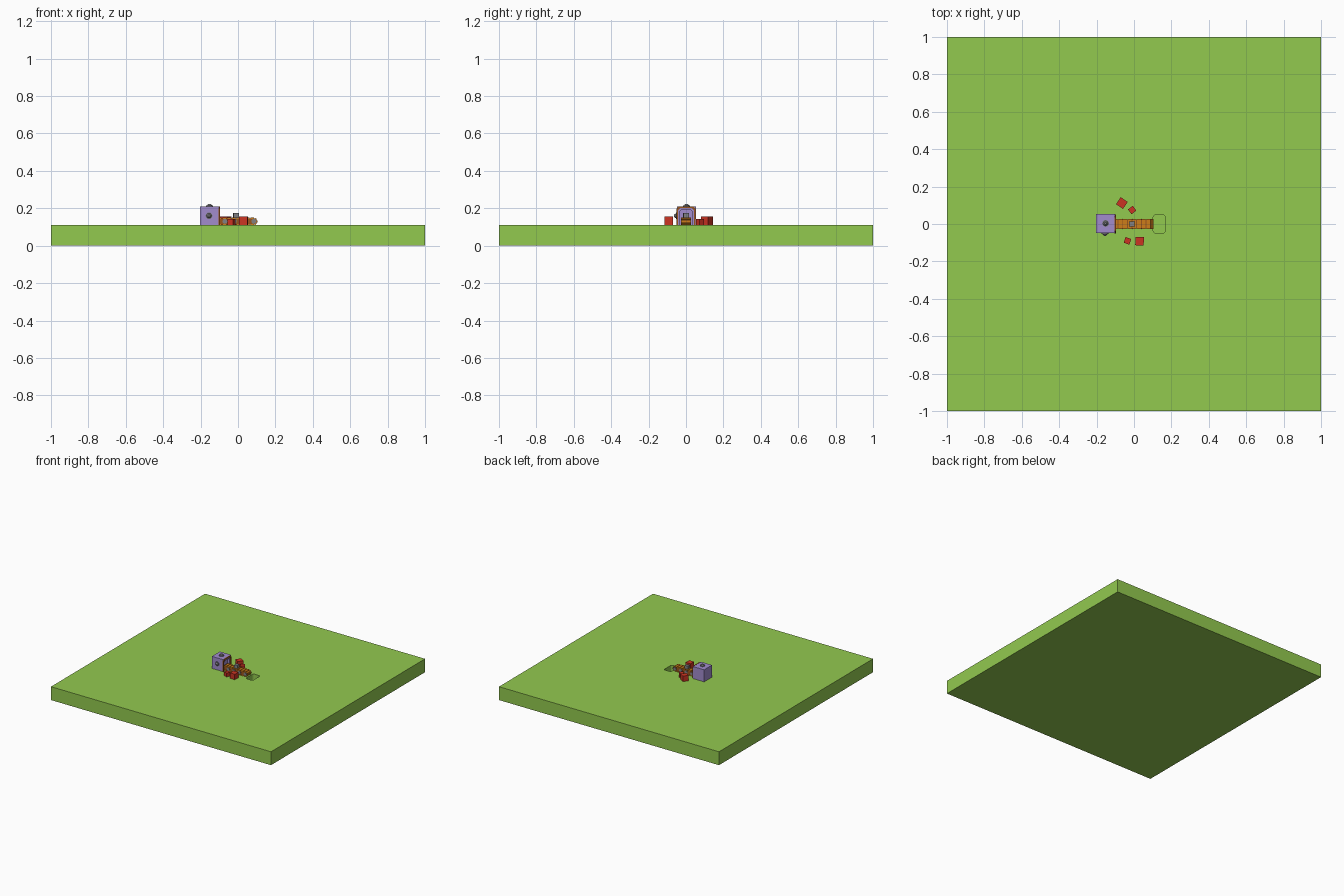
import bpy, bmesh, math
from mathutils import Matrix, Vector

if "Cube" in bpy.data.objects:
    bpy.data.objects.remove(bpy.data.objects["Cube"])


def mat(name, rgb):
    m = bpy.data.materials.new(name)
    m.diffuse_color = (*rgb, 1)
    m.use_nodes = True
    m.node_tree.nodes["Principled BSDF"].inputs["Base Color"].default_value = m.diffuse_color
    return m


GREEN = mat("grass green", (0.29, 0.585, 0.078))
PURPLE = mat("purple", (0.36, 0.262, 0.61))
RED = mat("red", (0.6, 0.034, 0.016))
ORANGE = mat("orange", (0.61, 0.205, 0.01))
BROWN = mat("dark orange", (0.32, 0.09, 0.012))
GRAY = mat("gray", (0.22, 0.22, 0.23))
TOP = 0.11  # ground level


def finish(name, bm, m):
    bmesh.ops.recalc_face_normals(bm, faces=bm.faces)
    me = bpy.data.meshes.new(name)
    bm.to_mesh(me)
    bm.free()
    me.materials.append(m)
    ob = bpy.data.objects.new(name, me)
    bpy.context.collection.objects.link(ob)
    return ob


def box(name, c, s, m, rot=0):
    bm = bmesh.new()
    bmesh.ops.create_cube(bm, size=1, matrix=Matrix.Translation(c)
                          @ Matrix.Rotation(rot, 4, 'Z') @ Matrix.Diagonal((*s, 1)))
    return finish(name, bm, m)


def cylinder(name, c, r, depth, m, axis=(0, 0, 1), r2=None):
    bm = bmesh.new()
    q = Vector(axis).to_track_quat('Z', 'Y').to_matrix().to_4x4()
    bmesh.ops.create_cone(bm, cap_ends=True, segments=16, radius1=r,
                          radius2=r if r2 is None else r2, depth=depth,
                          matrix=Matrix.Translation(c) @ q)
    return finish(name, bm, m)


def prism(name, pts, direction, m):
    """Extrude a closed outline of 3D points along a direction."""
    bm = bmesh.new()
    f = bm.faces.new([bm.verts.new(p) for p in pts])
    g = bmesh.ops.extrude_face_region(bm, geom=[f])
    bmesh.ops.translate(bm, vec=direction,
                        verts=[v for v in g['geom'] if isinstance(v, bmesh.types.BMVert)])
    return finish(name, bm, m)


def cut(ob, cutter):
    mod = ob.modifiers.new("cut", 'BOOLEAN')
    mod.operation, mod.solver, mod.object = 'DIFFERENCE', 'EXACT', cutter
    bpy.context.view_layer.objects.active = ob
    bpy.ops.object.modifier_apply(modifier=mod.name)
    bpy.data.objects.remove(cutter)


def rounded(cx, cy, w, h, r, n=4):
    """Rounded rectangle outline."""
    out = []
    for i, (sx, sy) in enumerate(((1, 1), (-1, 1), (-1, -1), (1, -1))):
        for k in range(n + 1):
            a = math.pi / 2 * (i + k / n)
            out.append((cx + sx * (w / 2 - r) + r * math.cos(a),
                        cy + sy * (h / 2 - r) + r * math.sin(a)))
    return out


# ground slab with a drop pit
slab = box("ground_slab", (0, 0, TOP / 2), (2, 2, TOP), GREEN)
pit = prism("pit_cutter", [(x, y, 0.06) for x, y in rounded(0.135, 0, 0.065, 0.1, 0.015)],
            (0, 0, 0.1), GREEN)
pit.hide_render = True
cut(slab, pit)


# purple machine housing, open toward the conveyor
def arch(x, w, h, c):
    return [(x, -w, TOP), (x, w, TOP), (x, w, TOP + h - c), (x, w - c, TOP + h),
            (x, c - w, TOP + h), (x, -w, TOP + h - c)]


body = box("machine_body", (-0.152, 0.003, TOP + 0.0495), (0.102, 0.103, 0.099), PURPLE)
mouth = prism("mouth_cutter", [(x, y, z - 0.001) for x, y, z in arch(-0.12, 0.036, 0.082, 0.012)],
              (0.05, 0, 0), PURPLE)
mouth.hide_render = True
cut(body, mouth)
rim = prism("mouth_rim", arch(-0.104, 0.05, 0.1, 0.012), (0.008, 0, 0), BROWN)
hole = prism("rim_cutter", [(x, y, z - 0.001) for x, y, z in arch(-0.12, 0.043, 0.092, 0.012)],
             (0.05, 0, 0), BROWN)
hole.hide_render = True
cut(rim, hole)


# gray knobs on the roof and the front of the housing
def knob(name, c, d):
    c, d = Vector(c), Vector(d)
    cylinder(name + "_base", c + d * 0.003, 0.018, 0.006, GRAY, d)
    cylinder(name + "_cap", c + d * 0.0105, 0.013, 0.009, GRAY, d, 0.006)


knob("roof_knob", (-0.152, 0.003, TOP + 0.099), (0, 0, 1))
knob("front_knob", (-0.155, -0.0485, 0.16), (0, -1, 0))

# conveyor: belt with rounded ends, raised slats, end rollers
R, X0, X1 = 0.016, -0.11, 0.084
ZC = TOP + 0.02
ends = []
for k in range(9):
    a = -math.pi / 2 + math.pi * k / 8
    ends.append((X1 + R * math.cos(a), -0.024, ZC + R * math.sin(a)))
for k in range(9):
    a = math.pi / 2 + math.pi * k / 8
    ends.append((X0 + R * math.cos(a), -0.024, ZC + R * math.sin(a)))
prism("conveyor_belt", ends, (0, 0.048, 0), BROWN)
N = 8
step = (X1 + 0.005 - X0) / N
for i in range(N):
    x = X0 + step * (i + 0.5)
    for z in (ZC + R + 0.001, ZC - R - 0.001):
        box("belt_slat", (x, 0, z), (step * 0.8, 0.052, 0.006), ORANGE)
for a in (-0.9, 0, 0.9):  # slats wrapping round the end
    ob = box("belt_end_slat", (0, 0, 0), (0.005, 0.052, 0.011), ORANGE)
    ob.matrix_world = (Matrix.Translation((X1, 0, ZC)) @ Matrix.Rotation(a, 4, 'Y')
                       @ Matrix.Translation((R + 0.001, 0, 0)))
for x in (-0.07, -0.02, 0.03, X1):
    cylinder("roller", (x, 0, ZC), 0.013, 0.056, GRAY, (0, 1, 0))

# gray block riding on the belt
box("belt_block", (-0.011, 0, TOP + 0.051), (0.028, 0.028, 0.028), GRAY, 0.1)

# red crates lying around
for x, y, s, r in ((-0.065, 0.112, 0.045, -0.6), (-0.01, 0.075, 0.032, 0.65),
                   (-0.035, -0.09, 0.032, -0.35), (0.03, -0.092, 0.045, -0.05)):
    box("crate", (x, y, TOP + s / 2), (s, s, s), RED, r)
